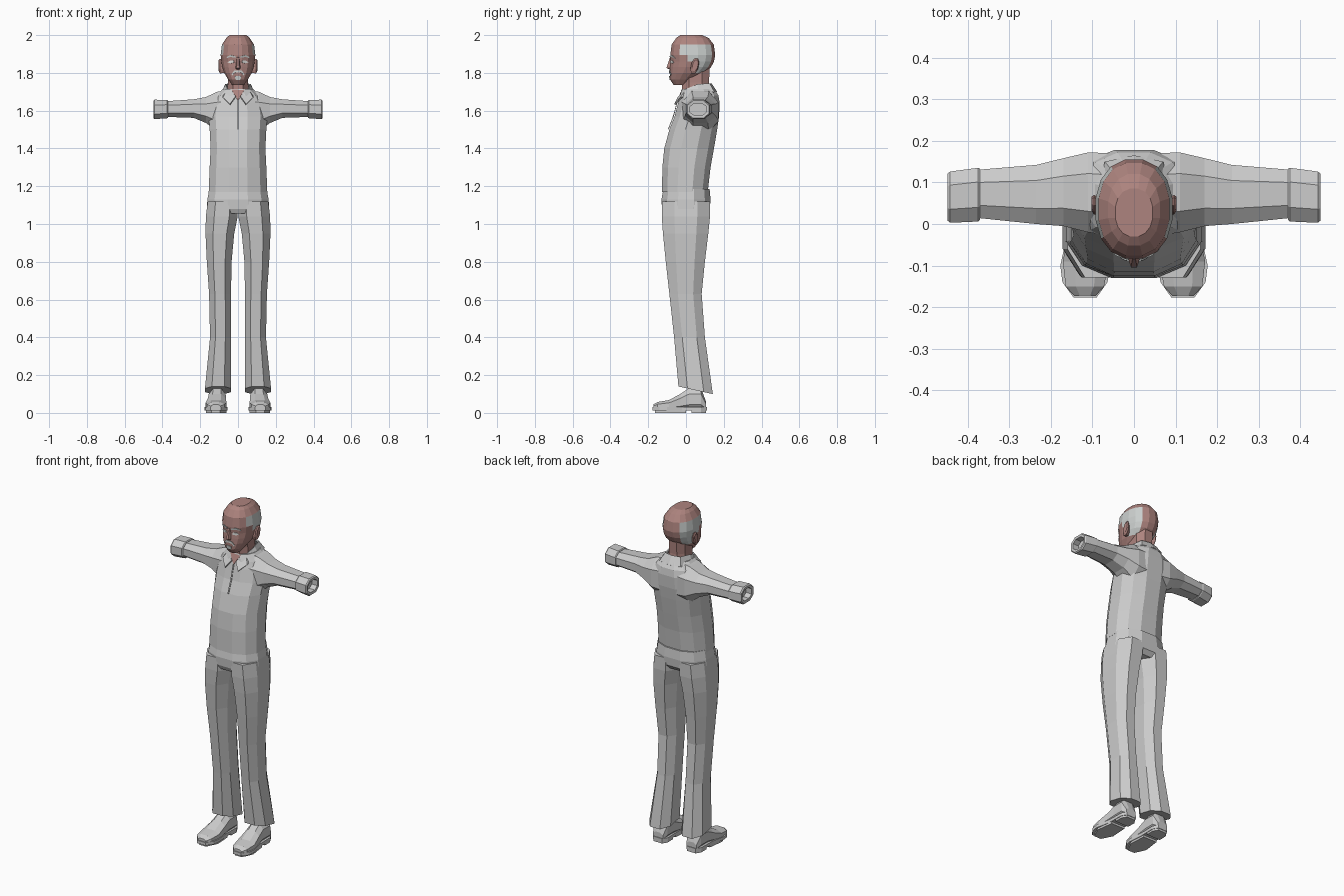
import bpy, bmesh, math
from mathutils import Vector
from mathutils.bvhtree import BVHTree

if "Cube" in bpy.data.objects:
    bpy.data.objects.remove(bpy.data.objects["Cube"])


def material(name, rgb):
    mat = bpy.data.materials.new(name)
    mat.use_nodes = True
    mat.diffuse_color = (*rgb, 1)
    mat.node_tree.nodes["Principled BSDF"].inputs["Base Color"].default_value = (*rgb, 1)
    return mat


cloth = material("pale grey cloth", (.6, .6, .6))
skin = material("brown skin", (.42, .23, .21))
hair = material("grey hair", (.6, .63, .62))
eye_white = material("eye white", (.75, .75, .73))


def finish(name, bm, mats, mirror=False, solid=0):
    """Turn a bmesh into a flat-shaded object, optionally mirrored or thickened."""
    bmesh.ops.recalc_face_normals(bm, faces=bm.faces)
    mesh = bpy.data.meshes.new(name)
    bm.to_mesh(mesh)
    bm.free()
    obj = bpy.data.objects.new(name, mesh)
    bpy.context.collection.objects.link(obj)
    for mat in mats:
        mesh.materials.append(mat)
    if mirror:
        obj.modifiers.new("Mirror", 'MIRROR')
    if solid:
        obj.modifiers.new("Solidify", 'SOLIDIFY').thickness = solid
    return obj


def oval(n, a0, a1, b0, b1, power=.85):
    """Boxy oval with flat sides, filling the given rectangle."""
    def squash(v):
        return math.copysign((abs(v) / math.cos(math.pi / n)) ** power, v)
    points = []
    for i in range(n):
        t = (i + .5) * 2 * math.pi / n
        points.append(((a0 + a1) / 2 + squash(math.cos(t)) * (a1 - a0) / 2,
                       (b0 + b1) / 2 + squash(math.sin(t)) * (b1 - b0) / 2))
    return points


def loft(rings):
    """Skin a list of equal-length rings and close both ends."""
    bm = bmesh.new()
    rows = [[bm.verts.new(p) for p in ring] for ring in rings]
    n = len(rows[0])
    for low, high in zip(rows, rows[1:]):
        for i in range(n):
            j = (i + 1) % n
            bm.faces.new((low[i], low[j], high[j], high[i]))
    bm.faces.new(rows[0])
    bm.faces.new(rows[-1])
    return bm


def upright(n, rows, power=.85):
    """Centred body rings from rows of height, half width, front, back."""
    return loft([[(x, y, z) for x, y in oval(n, -w, w, f, b, power)] for z, w, f, b in rows])


def sideways(n, rows):
    """Arm rings from rows of x, front, back, bottom, top."""
    return loft([[(x, y, z) for y, z in oval(n, *box)] for x, *box in rows])


def plate(name, outline, surface, mat, mirror=False):
    """Thin painted patch that follows the front of a surface."""
    bm = bmesh.new()
    verts = []
    for x, z in outline:
        hit = surface.ray_cast(Vector((x, -1, z)), Vector((0, 1, 0)))[0]
        y = hit.y if hit else 0
        verts.append(bm.verts.new((x, y - .004, z)))
    bm.faces.new(verts)
    return finish(name, bm, [mat], mirror, .004)


# Shirt body
shirt = upright(12, [
    (1.17, .155, -.127, .115), (1.3, .15, -.125, .13), (1.4, .145, -.115, .148),
    (1.5, .15, -.088, .165), (1.57, .155, -.06, .175), (1.64, .145, -.042, .178),
    (1.68, .12, -.032, .172), (1.715, .08, -.022, .15)])
shirt_surface = BVHTree.FromBMesh(shirt)
finish("shirt_body", shirt, [cloth])

# Sleeves with open cuffs
finish("sleeve", sideways(8, [
    (.05, -.03, .17, 1.48, 1.71), (.11, -.02, .172, 1.49, 1.7), (.17, -.005, .158, 1.535, 1.672),
    (.235, 0, .142, 1.562, 1.66), (.38, .015, .13, 1.567, 1.65)]), [cloth], True)
finish("cuff", sideways(8, [
    (.37, .01, .133, 1.563, 1.653), (.375, .006, .135, 1.56, 1.657), (.442, .003, .126, 1.555, 1.658),
    (.448, .008, .121, 1.56, 1.653), (.446, .022, .107, 1.574, 1.639),
    (.41, .022, .107, 1.574, 1.639)]), [cloth], True)

# Collar strip, from the nape round to the front point
collar = bmesh.new()
edges = [((0, .135, 1.745), (0, .165, 1.7)), ((.05, .125, 1.745), (.07, .15, 1.7)),
         ((.068, .06, 1.74), (.093, .07, 1.685)), ((.055, 0, 1.715), (.08, -.03, 1.67)),
         ((.014, -.042, 1.675), (.043, -.062, 1.635))]
strip = [[collar.verts.new(p) for p in pair] for pair in edges]
for (a, b), (c, d) in zip(strip, strip[1:]):
    collar.faces.new((a, b, d, c))
finish("collar", collar, [cloth], True, .008)

# Open neck and placket
plate("open_neck", [(-.035, 1.712), (.035, 1.712), (.012, 1.675), (0, 1.655), (-.012, 1.675)],
      shirt_surface, skin)
plate("placket", [(-.003, 1.5), (.004, 1.5), (.004, 1.57), (.004, 1.655), (-.003, 1.655), (-.003, 1.57)],
      shirt_surface, cloth)

# Trousers
finish("trouser_seat", upright(12, [
    (1.055, .1, -.115, .105), (1.08, .165, -.127, .126), (1.13, .162, -.13, .13),
    (1.185, .152, -.12, .125)]), [cloth])
leg_rows = [
    (.12, .036, .175, -.04, .142), (.4, .038, .148, -.063, .1), (.63, .037, .153, -.088, .083),
    (.8, .034, .165, -.107, .1), (.95, .02, .172, -.122, .118), (1.04, .002, .17, -.128, .127),
    (1.12, .002, .16, -.128, .128)]
leg = []
for z, *box in leg_rows:
    tilt = .22 if z == leg_rows[0][0] else 0
    leg.append([(x, y, z - tilt * (y - .05)) for x, y in oval(8, *box)])
finish("trouser_leg", loft(leg), [cloth], True)

# Shoes: upper, sole and heel
shoe = []
for y, x, w, top in [(-.172, .118, .026, .045), (-.15, .118, .046, .058), (-.09, .116, .055, .068),
                     (-.03, .112, .048, .1), (.015, .11, .045, .13), (.08, .11, .045, .13),
                     (.106, .11, .032, .06)]:
    shoe.append([(px, y, pz) for px, pz in oval(8, x - w, x + w, .012, top)])
finish("shoe_upper", loft(shoe), [cloth], True)


def sole_part(name, outline, bottom, top):
    finish(name, loft([[(x, y, z) for x, y in outline] for z in (bottom, top)]), [cloth], True)


sole_part("shoe_sole", [
    (.09, -.177), (.145, -.177), (.172, -.14), (.177, -.1), (.16, -.02), (.158, .08), (.14, .11),
    (.08, .11), (.062, .08), (.064, -.02), (.056, -.1), (.064, -.14)], .012, .03)
sole_part("shoe_tread", [
    (.095, -.165), (.14, -.165), (.17, -.1), (.157, 0), (.068, 0), (.062, -.1)], 0, .014)
sole_part("shoe_heel", [(.066, .03), (.156, .03), (.155, .08), (.138, .107), (.082, .107), (.065, .08)], 0, .014)

# Neck and head
finish("neck", upright(8, [
    (1.67, .06, -.022, .13), (1.75, .053, -.022, .122), (1.83, .053, -.03, .125)]), [skin])
head = upright(16, [
    (1.735, .03, -.065, .01), (1.765, .052, -.085, .05), (1.8, .073, -.086, .1),
    (1.83, .083, -.084, .132), (1.86, .088, -.08, .148), (1.895, .092, -.083, .155),
    (1.95, .085, -.076, .147), (1.985, .062, -.052, .12), (2, .045, -.03, .085)], .9)
head_surface = BVHTree.FromBMesh(head)
# Hair grows on the sides only, leaving the crown and back bare
for face in head.faces:
    c = face.calc_center_median()
    temple = c.y > -.045 and c.z > 1.9
    behind_ear = c.y > .03 and c.z > 1.81
    if abs(c.x) > .048 and c.z < 1.965 and (temple or behind_ear):
        face.material_index = 1
finish("head", head, [skin, hair])

# Ears
finish("ear", loft([[(x, y + (z - 1.835) * .2, z) for y, z in oval(8, *box)] for x, *box in [
    (.075, .03, .055, 1.8, 1.865), (.096, .026, .066, 1.797, 1.875),
    (.102, .034, .062, 1.81, 1.868)]]), [skin], True)

# Nose
finish("nose", loft([[(-w, -.07, z), (-w * .4, y, z), (w * .4, y, z), (w, -.07, z)]
                     for z, w, y in [(1.818, .014, -.088), (1.826, .018, -.104), (1.885, .009, -.084)]]), [skin])

# Painted face details
plate("eye", [(.02, 1.855), (.04, 1.85), (.055, 1.856), (.04, 1.866), (.025, 1.866)],
      head_surface, eye_white, True)
plate("eyebrow", [(.014, 1.88), (.04, 1.884), (.062, 1.877), (.058, 1.886), (.04, 1.894), (.014, 1.888)],
      head_surface, hair, True)
plate("moustache", [(0, 1.803), (.02, 1.8), (.03, 1.786), (.034, 1.792), (.02, 1.813), (0, 1.814)],
      head_surface, hair, True)
plate("chin_beard", [(0, 1.762), (.014, 1.764), (.016, 1.782), (0, 1.784)], head_surface, hair, True)
